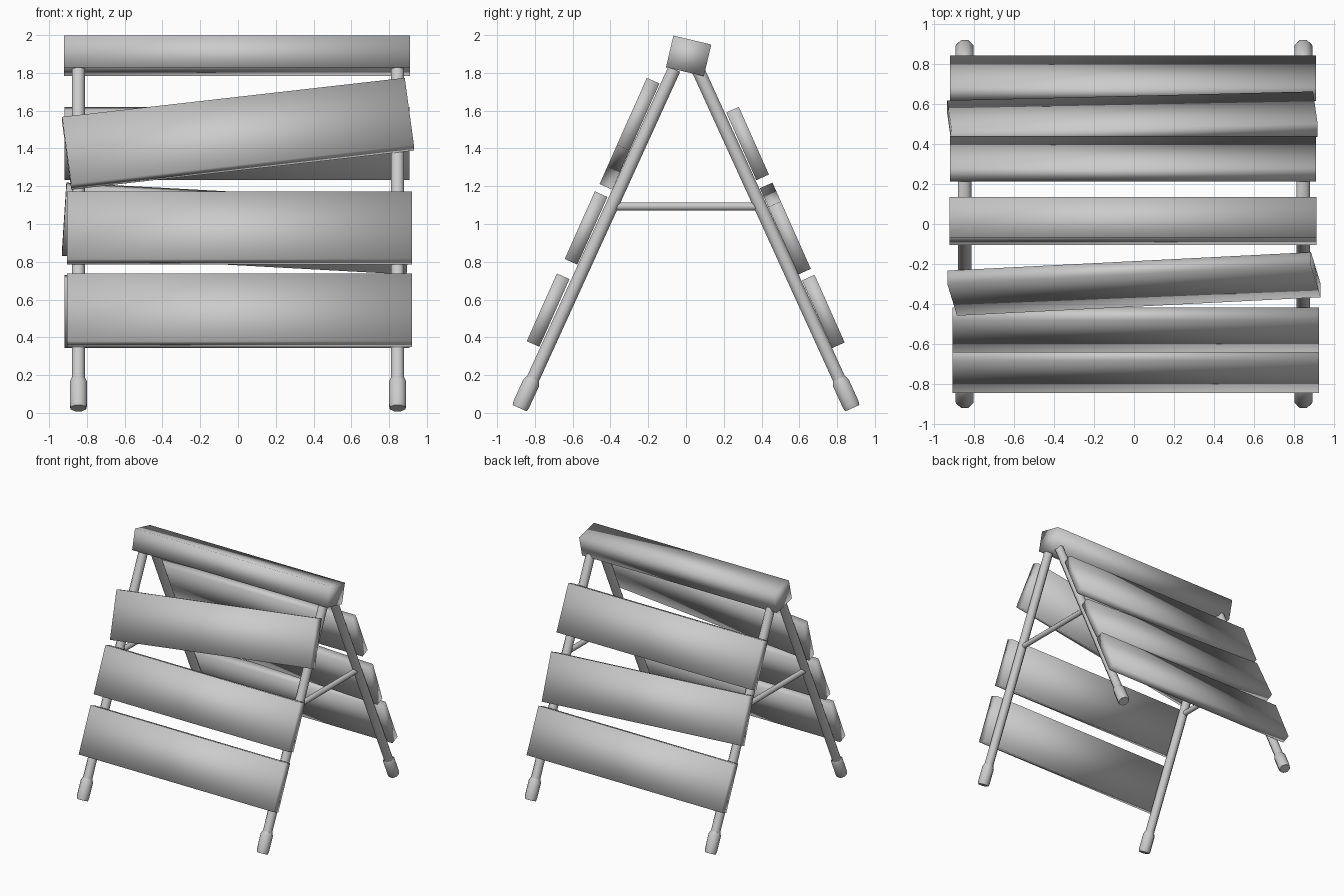
import bpy, bmesh
from math import radians
from mathutils import Matrix, Vector

if "Cube" in bpy.data.objects:
    bpy.data.objects.remove(bpy.data.objects["Cube"])

LEAN = radians(24)


def finish(bm, name):
    bmesh.ops.recalc_face_normals(bm, faces=bm.faces)
    me = bpy.data.meshes.new(name)
    bm.to_mesh(me)
    bm.free()
    for p in me.polygons:
        p.use_smooth = True
    ob = bpy.data.objects.new(name, me)
    bpy.context.collection.objects.link(ob)
    return ob


def board(name, center, size, lean, tilt=0.0):
    """Softly shaded box: tilted in its own plane, then leaned about x."""
    bm = bmesh.new()
    bmesh.ops.create_cube(bm, size=1)
    bmesh.ops.scale(bm, vec=size, verts=bm.verts)
    ob = finish(bm, name)
    ob.matrix_world = (Matrix.Translation(center) @ Matrix.Rotation(lean, 4, 'X')
                       @ Matrix.Rotation(tilt, 4, 'Y'))
    return ob


def turned(name, start, end, profile, sides=8):
    """Rod along start-end; profile is (distance, radius) pairs."""
    d = Vector(end) - Vector(start)
    bm = bmesh.new()
    rings = []
    for h, r in profile:
        ring = bmesh.ops.create_circle(
            bm, segments=sides, radius=r,
            matrix=Matrix.Translation((0, 0, h)) @ Matrix.Rotation(radians(180 / sides), 4, 'Z'))
        rings.append(ring['verts'])
    for a, b in zip(rings, rings[1:]):
        for i in range(sides):
            j = (i + 1) % sides
            bm.faces.new((a[i], a[j], b[j], b[i]))
    bm.faces.new(rings[0])
    bm.faces.new(rings[-1])
    ob = finish(bm, name)
    ob.matrix_world = Matrix.Translation(start) @ d.to_track_quat('Z', 'Y').to_matrix().to_4x4()
    ob.data.set_sharp_from_angle(angle=radians(50))
    return ob


# Top beam, slightly rolled
board("top_beam", (-0.005, 0.014, 1.89), (1.83, 0.206, 0.172), radians(-13.2))

# Slats: centre x, y, z and in-plane tilt in degrees
slats = {
    "front_slat_low": (0.008, -0.730, 0.544, 0),
    "front_slat_mid": (0.008, -0.529, 0.979, 0),
    "front_slat_top": (0.0, -0.299, 1.478, -7.1),
    "back_slat_low": (-0.005, 0.727, 0.537, 0),
    "back_slat_mid": (-0.008, 0.526, 0.976, 3.4),
    "back_slat_top": (-0.005, 0.326, 1.426, 0),
}
for name, (x, y, z, tilt) in slats.items():
    board(name, (x, y, z), (1.828, 0.073, 0.392), LEAN if y > 0 else -LEAN, radians(tilt))

# Legs with rubber feet, and a spreader bar on each side
for side, sx in (("left", -0.845), ("right", 0.845)):
    for face, sy in (("front", -1), ("back", 1)):
        foot = (sx, sy * 0.881, 0.025)
        top = (sx, sy * 0.062, 1.82)
        length = (Vector(top) - Vector(foot)).length
        turned(f"{face}_leg_{side}", foot, top, [(0.05, 0.037), (length, 0.037)])
        turned(f"{face}_foot_{side}", foot, top,
               [(0, 0.044), (0.02, 0.049), (0.148, 0.049), (0.172, 0.038)])
    turned(f"spreader_{side}", (sx, -0.39, 1.093), (sx, 0.39, 1.093),
           [(0, 0.023), (0.78, 0.023)])
